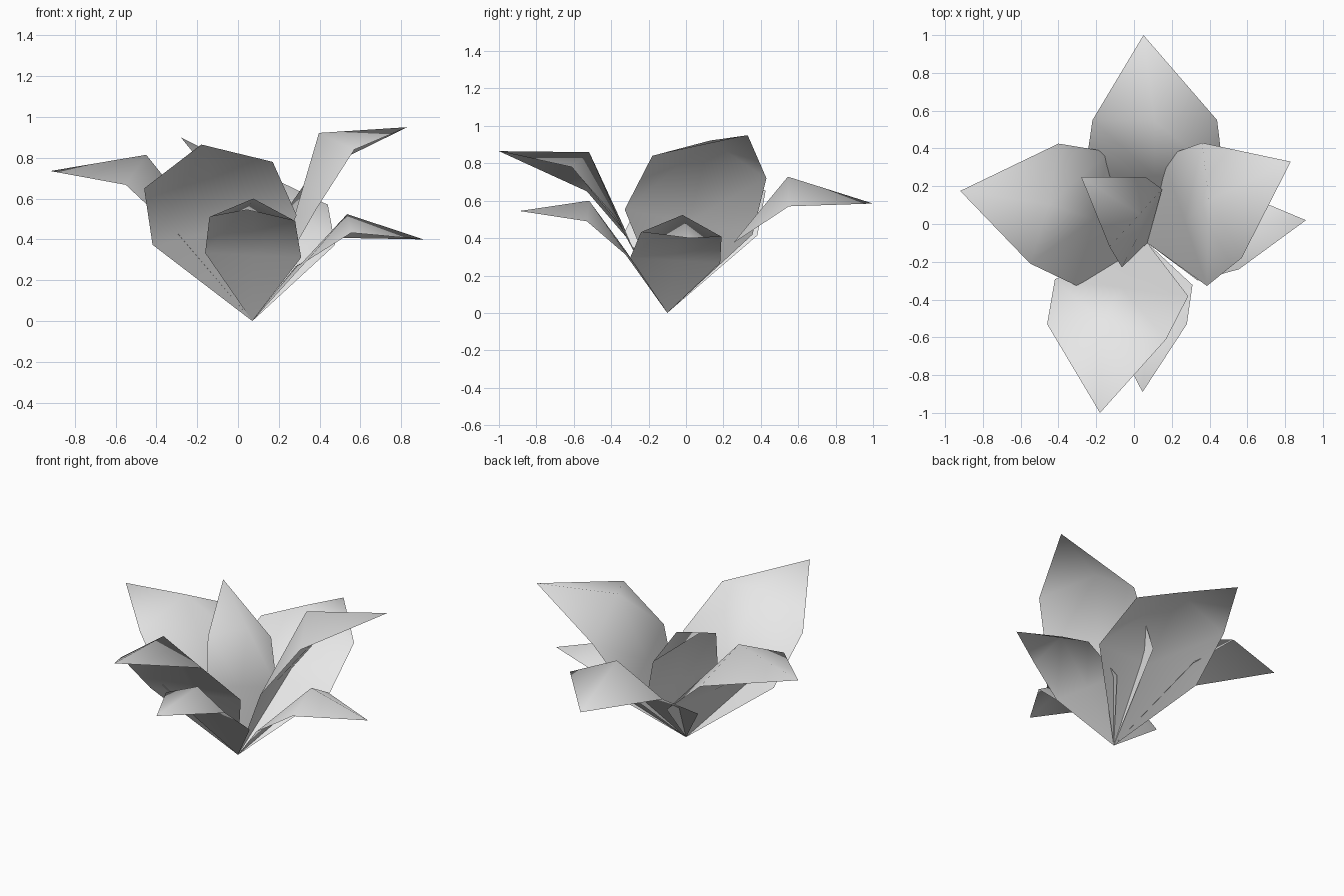
import bpy
import bmesh
from mathutils import Vector

cube = bpy.data.objects.get("Cube")
if cube:
    bpy.data.objects.remove(cube, do_unlink=True)

# One plain grey material shared by every petal
GREY = (0.8, 0.8, 0.8, 1.0)
petal_grey = bpy.data.materials.new("petal_grey")
petal_grey.use_nodes = True
petal_grey.diffuse_color = GREY
petal_grey.node_tree.nodes["Principled BSDF"].inputs["Base Color"].default_value = GREY

# All petals spring from this point
ROOT = Vector((0.07, -0.1, 0))


def make_petal(name, shoulder, tip, across):
    """Folded leaf shape: root point, lower row, ridged shoulder row, tip.

    shoulder and tip are offsets from the root point;
    across runs from one shoulder corner to the other.
    """
    shoulder, tip, across = Vector(shoulder), Vector(tip), Vector(across)
    lower = shoulder * 0.83 - tip * 0.17
    fold_up = (tip - shoulder).cross(across).normalized()
    ridge = shoulder + fold_up * across.length * 0.24
    half = across / 2

    bm = bmesh.new()

    def point(offset):
        return bm.verts.new(ROOT + offset)

    root_vert, tip_vert = point(Vector()), point(tip)
    low_row = [point(lower + half * side * 1.12) for side in (-1, 0, 1)]
    top_row = [point(shoulder - half), point(ridge), point(shoulder + half)]

    # Two halves either side of the centre fold
    for i in range(2):
        bm.faces.new((root_vert, low_row[i + 1], low_row[i]))
        bm.faces.new((low_row[i], low_row[i + 1], top_row[i + 1], top_row[i]))
        bm.faces.new((top_row[i], top_row[i + 1], tip_vert))

    mesh = bpy.data.meshes.new(name)
    bm.to_mesh(mesh)
    bm.free()
    mesh.materials.append(petal_grey)
    mesh.shade_smooth()
    petal = bpy.data.objects.new(name, mesh)
    bpy.context.scene.collection.objects.link(petal)
    return petal


# Large outer petals
make_petal("back_petal",
           shoulder=(0.04, 0.65, 0.57), tip=(-0.02, 1.1, 0.585), across=(-0.66, 0, 0))
make_petal("front_petal",
           shoulder=(-0.215, -0.47, 0.715), tip=(-0.25, -0.9, 0.865), across=(0.63, -0.08, 0.13))
make_petal("right_petal",
           shoulder=(-0.545, 0.208, 0.66), tip=(-0.99, 0.275, 0.735), across=(-0.15, -0.635, 0.015))
make_petal("left_petal",
           shoulder=(0.395, 0.225, 0.78), tip=(0.76, 0.43, 0.95), across=(-0.21, 0.61, -0.12))

# Smaller petals
make_petal("small_front_petal",
           shoulder=(0, -0.43, 0.5), tip=(-0.025, -0.79, 0.545), across=(0.42, 0, -0.02))
make_petal("small_left_petal",
           shoulder=(0.46, 0.075, 0.42), tip=(0.84, 0.12, 0.4), across=(-0.05, 0.43, -0.025))
make_petal("upright_inner_petal",
           shoulder=(-0.105, 0.165, 0.667), tip=(-0.35, 0.35, 0.9), across=(-0.19, -0.37, 0.095))
